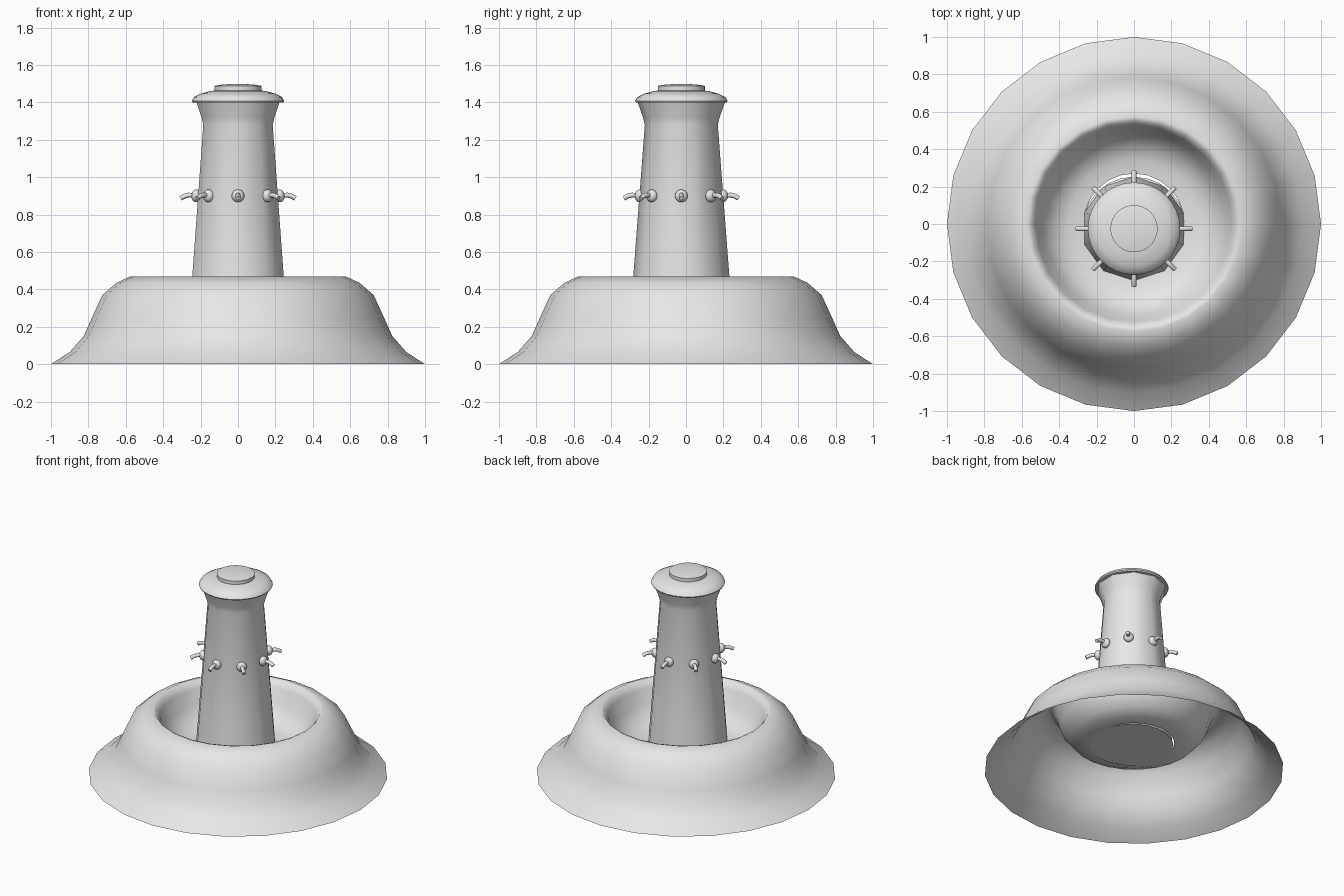
import bpy, bmesh
from math import pi, sin, cos, radians
from mathutils import Vector, Matrix

cube = bpy.data.objects.get("Cube")
if cube:
    bpy.data.objects.remove(cube, do_unlink=True)

stone = bpy.data.materials.new("grey stone")
stone.use_nodes = True
GREY = (0.8, 0.8, 0.8, 1)
stone.diffuse_color = GREY
stone.node_tree.nodes["Principled BSDF"].inputs["Base Color"].default_value = GREY

CENTRE_Y = -0.025  # the column stands slightly forward of the basin centre


def finish(name, bm, angle):
    bmesh.ops.recalc_face_normals(bm, faces=bm.faces)
    mesh = bpy.data.meshes.new(name)
    bm.to_mesh(mesh)
    bm.free()
    mesh.materials.append(stone)
    obj = bpy.data.objects.new(name, mesh)
    bpy.context.collection.objects.link(obj)
    bpy.ops.object.select_all(action='DESELECT')
    obj.select_set(True)
    bpy.context.view_layer.objects.active = obj
    bpy.ops.object.shade_smooth_by_angle(angle=radians(angle))
    return obj


def lathe(name, profile, sides, y=0, angle=50, caps=()):
    """Revolve (radius, height) points; caps lists the rings to close."""
    bm = bmesh.new()
    rings = []
    for r, z in profile:
        turns = [pi / 2 + 2 * pi * i / sides for i in range(sides)]
        rings.append([bm.verts.new((r * cos(a), y + r * sin(a), z)) for a in turns])
    for low, high in zip(rings, rings[1:]):
        for i in range(sides):
            j = (i + 1) % sides
            bm.faces.new((low[i], low[j], high[j], high[i]))
    for c in caps:
        bm.faces.new(rings[c])
    return finish(name, bm, angle)


# Basin: one thin skin sweeping up the skirt, over the rim and into the bowl
lathe("basin", [(1, 0), (0.9, 0.065), (0.825, 0.15), (0.785, 0.24), (0.725, 0.37),
                (0.65, 0.435), (0.575, 0.47), (0.55, 0.462), (0.525, 0.42),
                (0.49, 0.32), (0.425, 0.24), (0.35, 0.208), (0.27, 0.2)],
      24, angle=80)
lathe("basin_floor", [(0.278, 0.199), (0.276, 0.201)], 24, CENTRE_Y, caps=(0, 1))

# Tapering column with a flared head
lathe("column", [(0.278, 0.2), (0.257, 0.47), (0.195, 1.28), (0.205, 1.32), (0.235, 1.405)],
      10, CENTRE_Y, caps=(0, -1))

# Rounded cap and top disc
lathe("cap", [(0.225, 1.398), (0.243, 1.4), (0.247, 1.408), (0.235, 1.428),
              (0.2, 1.446), (0.15, 1.46), (0.08, 1.468)], 32, CENTRE_Y, caps=(0, -1))
lathe("top_disc", [(0.126, 1.455), (0.126, 1.488), (0.09, 1.494), (0.04, 1.498)],
      32, CENTRE_Y, caps=(0, -1))


def tube(bm, path, radius, sides=10):
    rings = []
    for k, p in enumerate(path):
        run = (path[min(k + 1, len(path) - 1)] - path[max(k - 1, 0)]).normalized()
        up = run.cross(Vector((0, 1, 0)))
        rings.append([bm.verts.new(p + radius * (cos(2 * pi * i / sides) * up
                      + sin(2 * pi * i / sides) * Vector((0, 1, 0)))) for i in range(sides)])
    for a, b in zip(rings, rings[1:]):
        for i in range(sides):
            j = (i + 1) % sides
            bm.faces.new((a[i], a[j], b[j], b[i]))
    bm.faces.new(rings[0])
    bm.faces.new(rings[-1])


# Eight water spouts: a flattened ball and a drooping pipe, set round the column
for n in range(8):
    bm = bmesh.new()
    bmesh.ops.create_uvsphere(bm, u_segments=16, v_segments=10, radius=0.034,
                              matrix=Matrix.Translation((0.224, 0, 0.9))
                              @ Matrix.Diagonal((0.75, 1, 1, 1)))
    tube(bm, [Vector((x, 0, z)) for x, z in
              [(0.21, 0.9), (0.245, 0.903), (0.265, 0.904), (0.285, 0.899), (0.307, 0.887)]],
         0.013)
    place = Matrix.Translation((0, CENTRE_Y, 0)) @ Matrix.Rotation(n * pi / 4, 4, 'Z')
    bmesh.ops.transform(bm, matrix=place, verts=bm.verts)
    finish(f"spout_{n + 1}", bm, 50)
